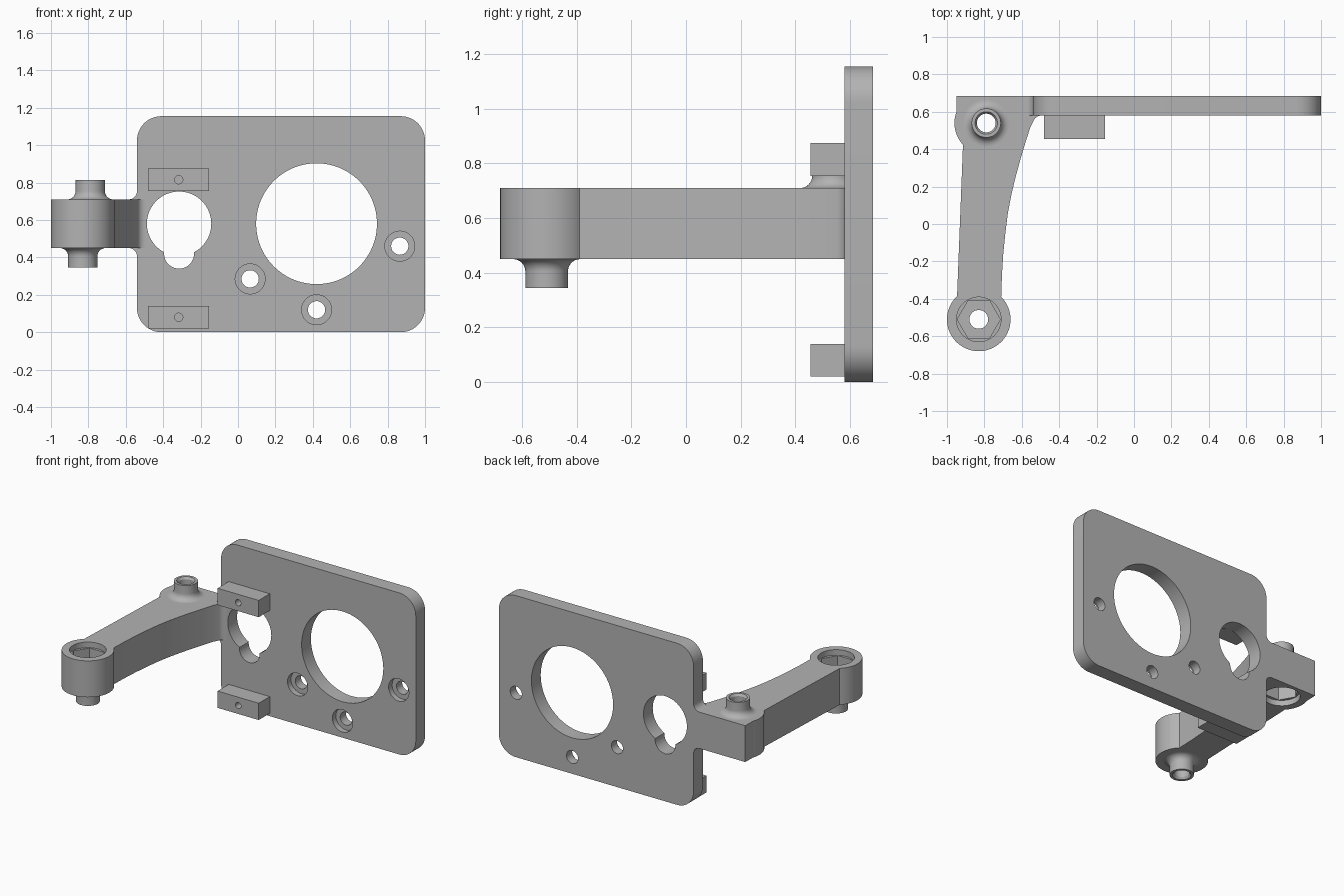
import bpy, bmesh
from math import cos, sin, pi, radians

if "Cube" in bpy.data.objects:
    bpy.data.objects.remove(bpy.data.objects["Cube"])

grey = bpy.data.materials.new("light_grey")
grey.use_nodes = True
grey.diffuse_color = (0.45, 0.45, 0.45, 1)
grey.node_tree.nodes["Principled BSDF"].inputs["Base Color"].default_value = (0.45, 0.45, 0.45, 1)


def arc(cx, cy, r, a0, a1, n=12):
    """Points on an arc, angles in degrees."""
    angles = [radians(a0 + (a1 - a0) * i / n) for i in range(n + 1)]
    return [(cx + r * cos(a), cy + r * sin(a)) for a in angles]


def circle(cx, cy, r, n=64):
    return arc(cx, cy, r, 0, 360, n)[:-1]


def finish(name, bm):
    bmesh.ops.recalc_face_normals(bm, faces=bm.faces)
    mesh = bpy.data.meshes.new(name)
    bm.to_mesh(mesh)
    bm.free()
    mesh.materials.append(grey)
    ob = bpy.data.objects.new(name, mesh)
    bpy.context.collection.objects.link(ob)
    return ob


def prism(name, points, lo, hi, axis="Z"):
    """Extrude an outline along z, or an x-z outline along y."""
    bm = bmesh.new()
    place = (lambda u, v, w: (u, v, w)) if axis == "Z" else (lambda u, v, w: (u, w, v))
    rings = [[bm.verts.new(place(u, v, w)) for u, v in points] for w in (lo, hi)]
    for ring in rings:
        bm.faces.new(ring)
    n = len(points)
    for i in range(n):
        j = (i + 1) % n
        bm.faces.new((rings[0][i], rings[0][j], rings[1][j], rings[1][i]))
    return finish(name, bm)


def lathe(name, profile, cx, cy, n=48):
    """Revolve a closed (radius, z) profile about a vertical axis."""
    bm = bmesh.new()
    rings = [[bm.verts.new((cx + r * cos(2 * pi * k / n), cy + r * sin(2 * pi * k / n), z))
              for r, z in profile] for k in range(n)]
    m = len(profile)
    for k in range(n):
        a, b = rings[k], rings[(k + 1) % n]
        for i in range(m):
            j = (i + 1) % m
            bm.faces.new((a[i], b[i], b[j], a[j]))
    return finish(name, bm)


def activate(ob):
    bpy.ops.object.select_all(action="DESELECT")
    ob.select_set(True)
    bpy.context.view_layer.objects.active = ob


def cut(ob, *shape):
    """Subtract a prism and discard the cutter."""
    cutter = prism("cutter", *shape)
    mod = ob.modifiers.new("cut", "BOOLEAN")
    mod.operation, mod.solver, mod.object = "DIFFERENCE", "EXACT", cutter
    activate(ob)
    bpy.ops.object.modifier_apply(modifier=mod.name)
    bpy.data.objects.remove(cutter)


LEFT, RIGHT, TOP = -0.54, 1.0, 1.155
FRONT, BACK = 0.58, 0.685
ARM_LO, ARM_HI = 0.45, 0.71
parts = []

# Rounded mounting plate
r = 0.13
plate = prism("mounting_plate",
              arc(RIGHT - r, TOP - r, r, 0, 90) + arc(LEFT + r, TOP - r, r, 90, 180)
              + arc(LEFT + r, r, r, 180, 270) + arc(RIGHT - r, r, r, 270, 360),
              FRONT, BACK, "Y")
# Large opening and keyhole
for x, z, rad in ((0.42, 0.58, 0.323), (-0.315, 0.58, 0.172), (-0.315, 0.42, 0.08)):
    cut(plate, circle(x, z, rad, 96), FRONT - 0.1, BACK + 0.1, "Y")
# Counterbored screw holes
for x, z in ((0.065, 0.285), (0.42, 0.12), (0.865, 0.46)):
    cut(plate, circle(x, z, 0.08), FRONT - 0.1, FRONT + 0.04, "Y")
    cut(plate, circle(x, z, 0.046, 48), FRONT - 0.1, BACK + 0.1, "Y")
parts.append(plate)

# Drilled blocks on the plate front
for name, z0 in (("upper_block", 0.755), ("lower_block", 0.02)):
    z1 = z0 + 0.12
    block = prism(name, [(-0.48, z0), (-0.155, z0), (-0.155, z1), (-0.48, z1)],
                  FRONT - 0.125, FRONT, "Y")
    cut(block, circle(-0.317, z0 + 0.06, 0.022, 24), FRONT - 0.2, FRONT - 0.02, "Y")
    parts.append(block)

# Curved arm with a round end and a pivot bulge
NEAR, FAR = (-0.83, -0.51), (-0.79, 0.54)
inner_side = [(-0.555, 0.515), (-0.582, 0.43), (-0.606, 0.35), (-0.632, 0.255), (-0.655, 0.16),
              (-0.674, 0.06), (-0.688, -0.05), (-0.699, -0.16), (-0.706, -0.27)]
outline = ([(-0.948, BACK), (LEFT, BACK), (LEFT, FRONT)]
           + arc(-0.495, 0.535, 0.045, 90, 160, 6) + inner_side
           + arc(*NEAR, 0.17, 45, -227, 60)
           + arc(*FAR, 0.17, 223, 160, 14))
arm = prism("arm", outline, ARM_LO, ARM_HI)
for centre, up in ((NEAR, 1), (FAR, -1)):
    face = ARM_HI if up > 0 else ARM_LO
    # Round recess, hexagonal nut pocket and through bore
    for points, depth in ((circle(*centre, 0.119), 0.04),
                          (circle(*centre, 0.115, 6), 0.16),
                          (circle(*centre, 0.05, 48), 0.5)):
        ends = sorted((face + up * 0.1, face - up * depth))
        cut(arm, points, *ends)
parts.append(arm)

# Hollow spigots with a flared foot
for name, centre, base, up in (("upper_spigot", FAR, ARM_HI, 1), ("lower_spigot", NEAR, ARM_LO, -1)):
    flare = arc(0.123, 0.045, 0.045, 270, 180, 8)
    section = flare + [(0.078, 0.105), (0.06, 0.105), (0.05, 0.09), (0.05, 0)]
    parts.append(lathe(name, [(rad, base + up * h) for rad, h in section], *centre))

# Fillets where the arm meets the plate edge
for name, z, up in (("upper_fillet", ARM_HI, 1), ("lower_fillet", ARM_LO, -1)):
    curve = arc(LEFT - 0.045, 0.045, 0.045, 270, 360, 8)
    parts.append(prism(name, [(x, z + up * h) for x, h in curve + [(LEFT, 0)]], FRONT, BACK, "Y"))

for ob in parts:
    activate(ob)
    bpy.ops.object.shade_smooth_by_angle(angle=radians(30))
